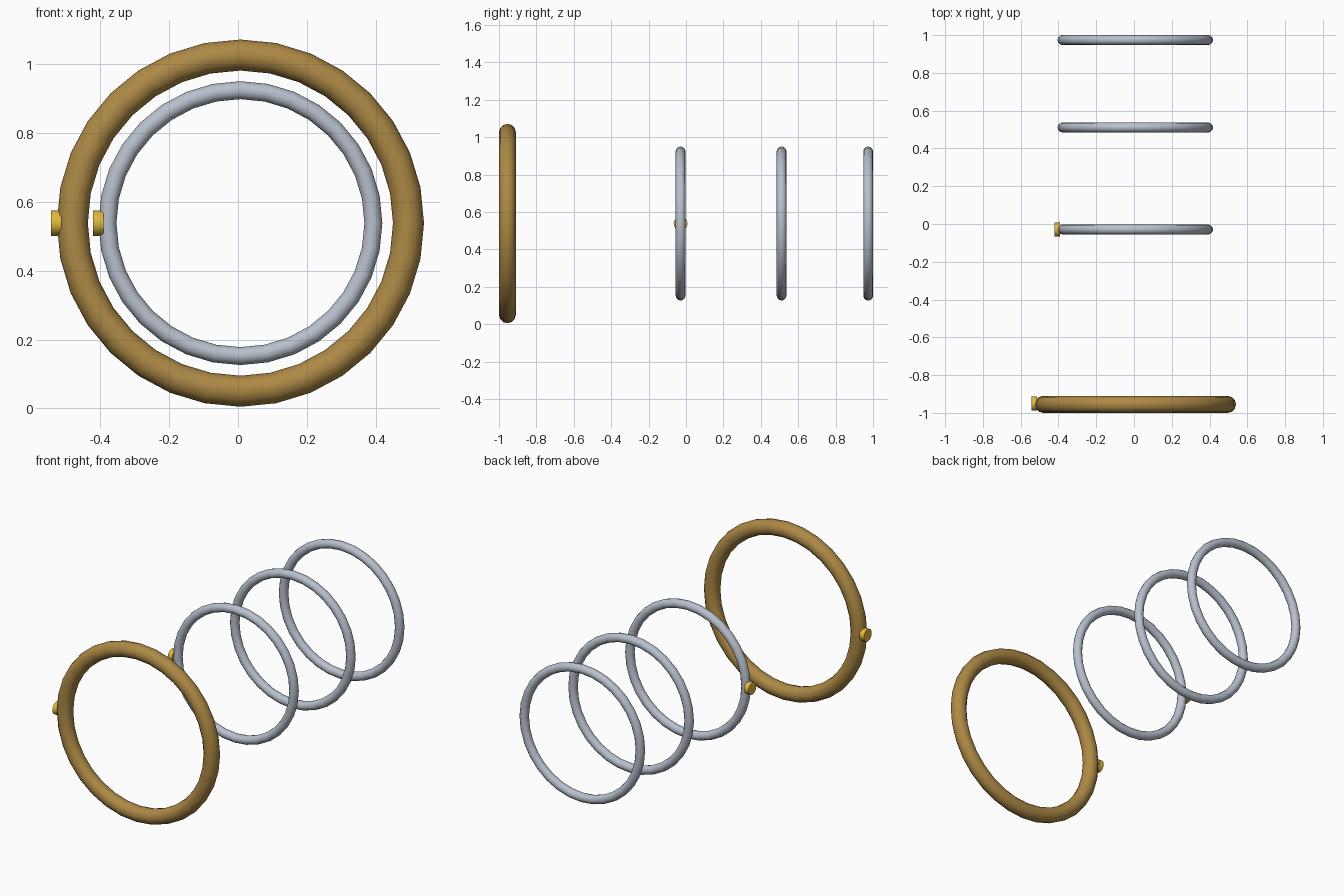
import bpy
from math import pi, radians

if "Cube" in bpy.data.objects:
    bpy.data.objects.remove(bpy.data.objects["Cube"])

CX, CZ = 0.007, 0.538  # common axis of all rings


def material(name, rgb):
    m = bpy.data.materials.new(name)
    m.diffuse_color = (*rgb, 1)
    m.use_nodes = True
    m.node_tree.nodes["Principled BSDF"].inputs["Base Color"].default_value = m.diffuse_color
    return m


brass = material("brass", (0.42, 0.25, 0.06))
gold = material("gold", (0.75, 0.48, 0.05))
steel = material("steel", (0.48, 0.53, 0.61))


def finish(name, mat):
    ob = bpy.context.object
    ob.name = name
    ob.data.materials.append(mat)
    bpy.ops.object.shade_smooth_by_angle(angle=radians(40))


def ring(name, y, major, minor, mat):
    bpy.ops.mesh.primitive_torus_add(
        major_radius=major, minor_radius=minor, major_segments=32,
        minor_segments=12, location=(CX, y, CZ), rotation=(pi / 2, 0, 0))
    finish(name, mat)


def knob(name, x, y):
    bpy.ops.mesh.primitive_cylinder_add(
        vertices=16, radius=0.037, depth=0.03,
        location=(x, y, CZ), rotation=(0, pi / 2, 0))
    finish(name, gold)


# Large front ring
ring("front_ring", -0.955, 0.488, 0.045, brass)

# Three slim rings behind it
for i, y in enumerate((-0.029, 0.511, 0.974)):
    ring(f"inner_ring_{i + 1}", y, 0.386, 0.026, steel)

# Side knobs on the left of the first two rings
knob("front_ring_knob", -0.528, -0.95)
knob("inner_ring_knob", -0.406, -0.029)
